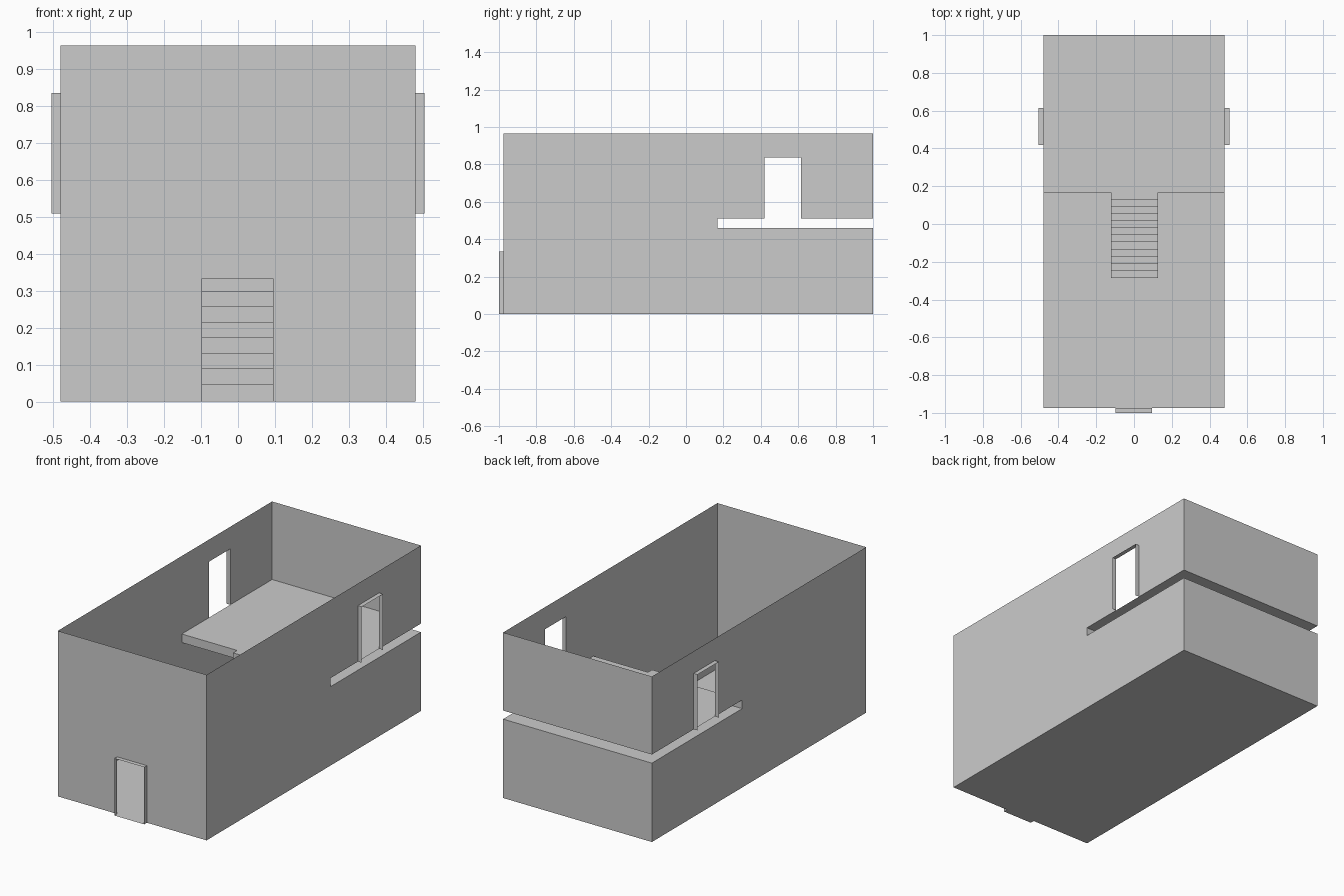
import bpy

if "Cube" in bpy.data.objects:
    bpy.data.objects.remove(bpy.data.objects["Cube"])

# Main dimensions
X, Y0, Y1, H = 0.48, -0.975, 1.0, 0.965
LOW, UP, EDGE = 0.46, 0.51, 0.168        # hollow deck: underside, top, front edge
SX0, SX1 = -0.123, 0.128                 # stair sides
DOOR = (-0.097, 0.095, 0.333)            # front door x0, x1, top
SIDE = (0.419, 0.615, 0.836)             # side door y0, y1, top


def make(name, faces):
    """Object made from a list of faces, each a list of points."""
    verts, polys = [], []
    for f in faces:
        polys.append(list(range(len(verts), len(verts) + len(f))))
        verts += f
    me = bpy.data.meshes.new(name)
    me.from_pydata(verts, [], polys)
    me.update()
    ob = bpy.data.objects.new(name, me)
    bpy.context.collection.objects.link(ob)
    return ob


def strip(profile, place, a, b, closed=False):
    """Quads sweeping a 2D profile between depths a and b."""
    pairs = list(zip(profile, profile[1:] + profile[:1]))
    if not closed:
        pairs.pop()
    return [[place(p, a), place(q, a), place(q, b), place(p, b)] for p, q in pairs]


def on_x(p, d):      # profile in y-z, depth along x
    return (d, p[0], p[1])


def on_y(p, d):      # profile in x-z, depth along y
    return (p[0], d, p[1])


def level(x0, x1, y0, y1, z):
    return [(x0, y0, z), (x1, y0, z), (x1, y1, z), (x0, y1, z)]


# Ground floor
make("ground_floor", [level(-X, X, Y0, Y1, 0)[::-1]])

# Front wall with door notch
x0, x1, top = DOOR
outline = [(-X, 0), (x0, 0), (x0, top), (x1, top), (x1, 0), (X, 0), (X, H), (-X, H)]
make("front_wall", [[on_y(p, Y0) for p in outline]])
frame = [(x0, 0), (x0, top), (x1, top), (x1, 0)]
make("front_door_frame", strip(frame, on_y, Y0, -1.0, closed=True))

# Back wall, split by the open deck slot
make("back_wall", [[(X, Y1, a), (-X, Y1, a), (-X, Y1, b), (X, Y1, b)]
                   for a, b in ((0, LOW), (UP, H))])

# Side walls with deck slot and door, plus projecting frames
y0, y1, top = SIDE
outline = [(Y0, 0), (Y1, 0), (Y1, LOW), (EDGE, LOW), (EDGE, UP), (y0, UP), (y0, top),
           (y1, top), (y1, UP), (Y1, UP), (Y1, H), (Y0, H)]
frame = [(y0, UP), (y0, top), (y1, top), (y1, UP)]
for side, s in (("left", -1), ("right", 1)):
    make(side + "_wall", [[on_x(p, s * X) for p in outline[::s]]])
    make(side + "_door_frame", strip(frame[::s], on_x, s * X, s * 0.505))

# Hollow upper deck: top, underside and front edge beside the stairs
deck = [level(-X, X, EDGE, Y1, UP), level(-X, X, EDGE, Y1, LOW)[::-1]]
for a, b in ((-X, SX0), (SX1, X)):
    deck.append([(a, EDGE, LOW), (b, EDGE, LOW), (b, EDGE, UP), (a, EDGE, UP)])
make("upper_deck", deck)

# Staircase: stepped profile with solid sides, top step flush with the deck
N, START = 12, -0.285
run, base = (EDGE - START) / N, 0.005
rise = (UP - base) / N
steps = [(START, 0)]
for i in range(N):
    z = base + (i + 1) * rise
    steps += [(START + i * run, z), (START + (i + 1) * run, z)]
steps.append((EDGE, 0))
faces = strip(steps, on_x, SX1, SX0)
faces.append([on_x(p, SX0) for p in steps])
faces.append([on_x(p, SX1) for p in reversed(steps)])
make("staircase", faces)
